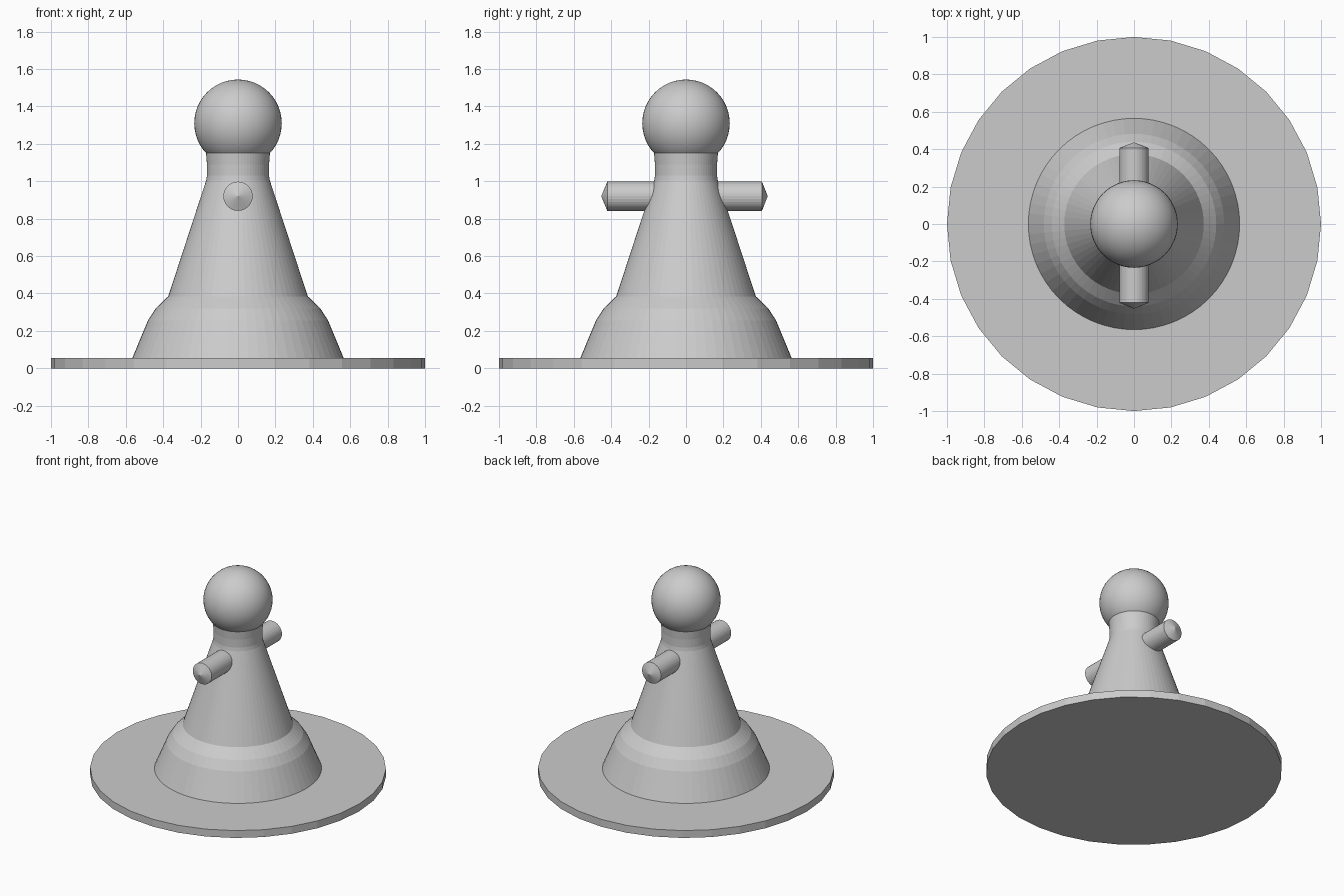
import bpy, bmesh, math

if "Cube" in bpy.data.objects:
    bpy.data.objects.remove(bpy.data.objects["Cube"])


def lathe(name, profile, sides, smooth_angle=None):
    """Revolve (radius, z) points around z; zero radius makes a pole."""
    bm = bmesh.new()
    rings = []
    for r, z in profile:
        if r == 0:
            rings.append([bm.verts.new((0, 0, z))] * sides)
        else:
            rings.append([bm.verts.new((r * math.cos(math.tau * i / sides),
                                        r * math.sin(math.tau * i / sides), z))
                          for i in range(sides)])
    for a, b in zip(rings, rings[1:]):
        for i in range(sides):
            j = (i + 1) % sides
            bm.faces.new(dict.fromkeys((a[i], a[j], b[j], b[i])))
    # Close open ends
    if profile[0][0]:
        bm.faces.new(rings[0][::-1])
    if profile[-1][0]:
        bm.faces.new(rings[-1])
    bmesh.ops.recalc_face_normals(bm, faces=bm.faces)
    mesh = bpy.data.meshes.new(name)
    bm.to_mesh(mesh)
    bm.free()
    obj = bpy.data.objects.new(name, mesh)
    bpy.context.collection.objects.link(obj)
    if smooth_angle:
        bpy.ops.object.select_all(action='DESELECT')
        obj.select_set(True)
        bpy.context.view_layer.objects.active = obj
        bpy.ops.object.shade_smooth_by_angle(angle=math.radians(smooth_angle))
    return obj


# Thin faceted base disc
lathe("base_disc", [(1, 0), (1, 0.055)], 32)

# Flared foot, tapered body and neck
lathe("body", [(0.565, 0.055), (0.482, 0.255), (0.44, 0.32), (0.373, 0.385),
               (0.17, 1.005), (0.166, 1.03), (0.166, 1.09), (0.171, 1.155)], 64)

# Round head
head_r, head_z, steps = 0.234, 1.31, 24
lathe("head", [(0 if k in (0, steps) else head_r * math.sin(math.pi * k / steps),
                head_z - head_r * math.cos(math.pi * k / steps))
               for k in range(steps + 1)], 48, 30)

# Cross peg with pointed ends, running front to back through the body
peg = lathe("cross_peg", [(0, -0.437), (0.078, -0.406), (0.078, 0.421), (0, 0.453)], 32)
peg.rotation_euler.x = math.radians(90)
peg.location.z = 0.92
